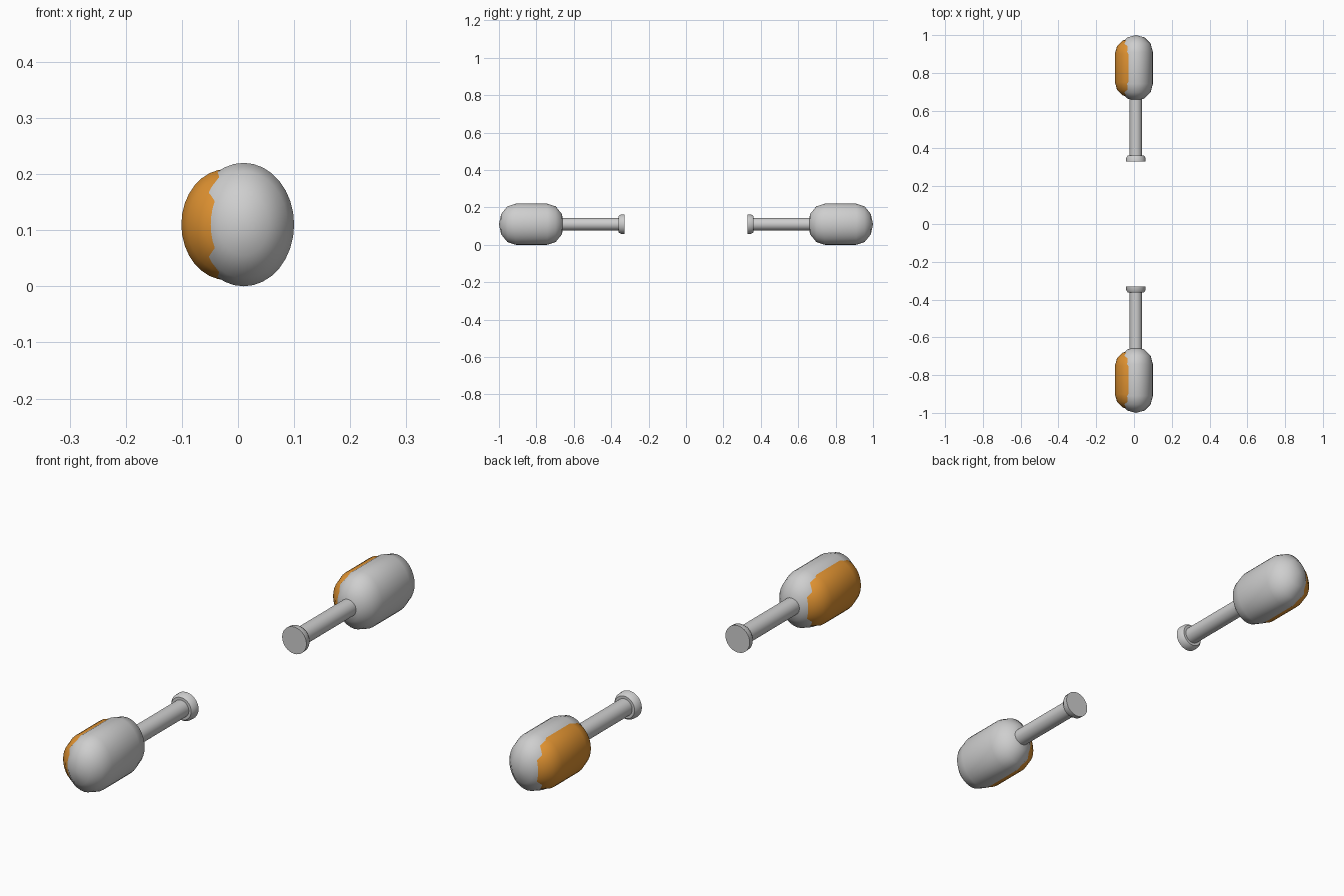
import bpy, bmesh, math
from mathutils import Vector

cube = bpy.data.objects.get("Cube")
if cube:
    bpy.data.objects.remove(cube, do_unlink=True)


def material(name, rgb):
    mat = bpy.data.materials.new(name)
    mat.use_nodes = True
    color = (*rgb, 1.0)
    mat.diffuse_color = color
    mat.node_tree.nodes["Principled BSDF"].inputs["Base Color"].default_value = color
    return mat


GREY = material("light grey", (0.62, 0.62, 0.62))
ORANGE = material("orange", (0.72, 0.28, 0.03))
SEGMENTS = 32
AXIS_X, AXIS_Z = 0.01, 0.11


def lathe(name, profile, mat, x=AXIS_X, stretch=1.0):
    """Spin (radius, y) pairs round a lengthwise axis; stretch scales the height."""
    bm = bmesh.new()
    rings = []
    for radius, y in profile:
        if radius == 0:
            rings.append([bm.verts.new((x, y, AXIS_Z))])
            continue
        angles = [2 * math.pi * i / SEGMENTS for i in range(SEGMENTS)]
        rings.append([bm.verts.new((x + radius * math.cos(a), y,
                                    AXIS_Z + stretch * radius * math.sin(a))) for a in angles])
    for a, b in zip(rings, rings[1:]):
        for i in range(SEGMENTS):
            j = (i + 1) % SEGMENTS
            corners = [a[i % len(a)], a[j % len(a)], b[j % len(b)], b[i % len(b)]]
            bm.faces.new(list(dict.fromkeys(corners)))
    for ring in (rings[0], rings[-1]):
        if len(ring) > 1:
            bm.faces.new(ring)
    bmesh.ops.recalc_face_normals(bm, faces=bm.faces)
    mesh = bpy.data.meshes.new(name)
    bm.to_mesh(mesh)
    bm.free()
    mesh.materials.append(mat)
    obj = bpy.data.objects.new(name, mesh)
    bpy.context.collection.objects.link(obj)
    bpy.ops.object.select_all(action="DESELECT")
    obj.select_set(True)
    bpy.context.view_layer.objects.active = obj
    bpy.ops.object.shade_smooth_by_angle(angle=math.radians(42))
    return obj


def capsule(middle, half, radius):
    """Profile of a cylinder with domed ends in thirty degree steps."""
    steps = [math.radians(30 * k) for k in range(4)]
    dome = [(radius * math.sin(a) if a else 0, half - radius + radius * math.cos(a))
            for a in steps]
    return ([(r, middle + d) for r, d in dome]
            + [(r, middle - d) for r, d in reversed(dome)])


# Two matching pieces, mirrored front to back
for side, sign in (("front", -1), ("back", 1)):
    def place(profile):
        return [(r, sign * y) for r, y in profile]

    # Domed head with a slightly smaller coloured shell offset to one side
    lathe(side + "_head", place(capsule(0.826, 0.174, 0.09)), GREY, stretch=1.222)
    lathe(side + "_head_shell", place(capsule(0.826, 0.156, 0.081)), ORANGE,
          x=-0.02, stretch=1.222)
    # Straight handle and flanged end
    lathe(side + "_handle", place([(0.033, 0.35), (0.033, 0.69)]), GREY)
    lathe(side + "_end_flange",
          place([(0.052, 0.33), (0.051, 0.35), (0.043, 0.362)]), GREY)
